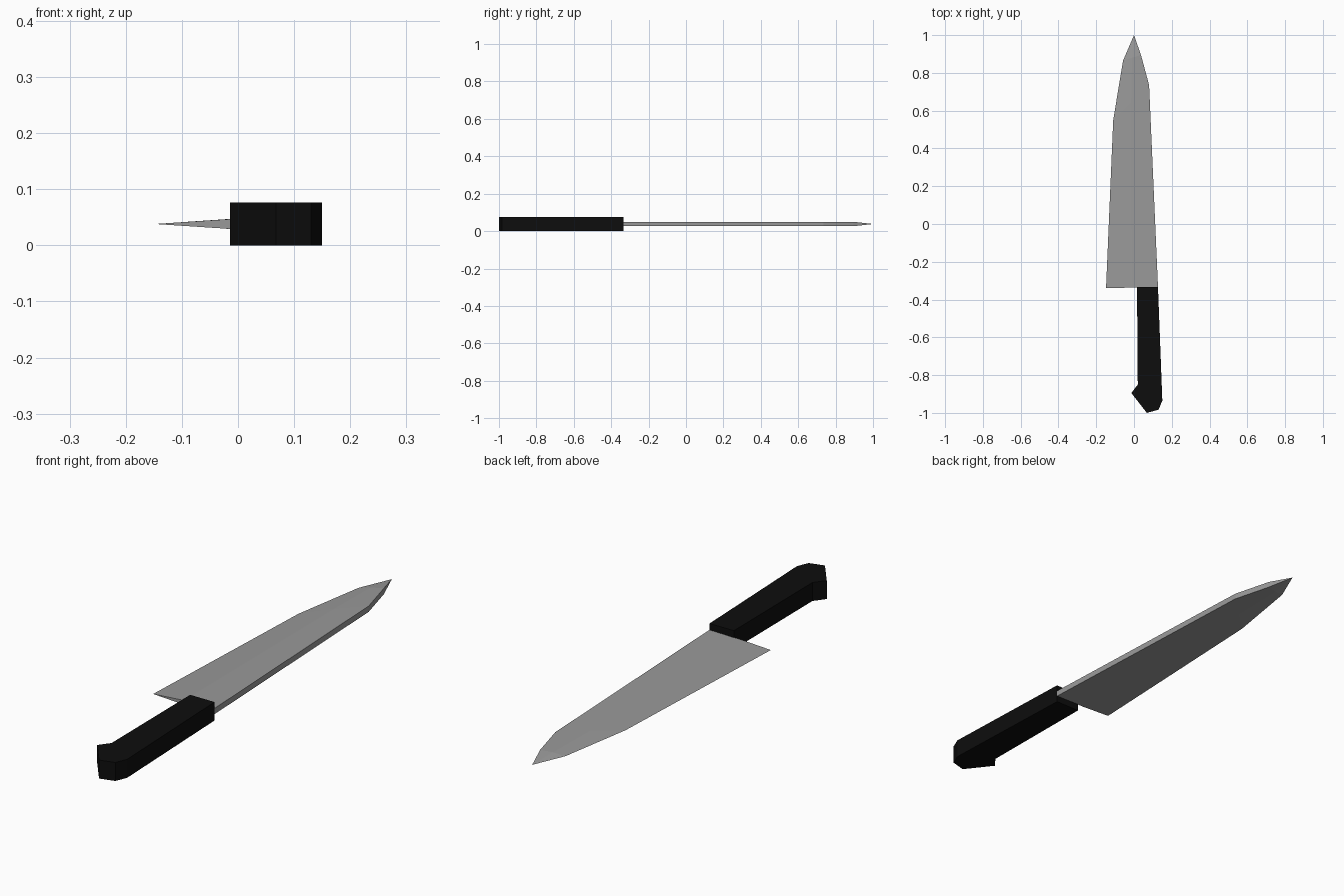
import bpy, bmesh

if "Cube" in bpy.data.objects:
    bpy.data.objects.remove(bpy.data.objects["Cube"])

ZC = 0.038  # mid height of the knife


def material(name, rgb):
    m = bpy.data.materials.new(name)
    m.diffuse_color = (*rgb, 1)
    m.use_nodes = True
    m.node_tree.nodes["Principled BSDF"].inputs["Base Color"].default_value = m.diffuse_color
    return m


def finish(bm, name, mat):
    bmesh.ops.recalc_face_normals(bm, faces=bm.faces[:])
    me = bpy.data.meshes.new(name)
    bm.to_mesh(me)
    bm.free()
    me.materials.append(mat)
    ob = bpy.data.objects.new(name, me)
    bpy.context.collection.objects.link(ob)
    return ob


steel = material("steel grey", (0.32, 0.32, 0.32))
black = material("handle black", (0.004, 0.004, 0.004))

# Blade: wedge sections lofted from heel to tip
cutting_edge = [(-0.148, -0.34), (-0.11, 0.55), (-0.058, 0.865)]
spine = [(0.127, -0.333), (0.08, 0.735), (0.037, 0.895)]
bm = bmesh.new()
rings = []
for (ex, ey), (sx, sy) in zip(cutting_edge, spine):
    mx, my = ex + (sx - ex) * 0.5, ey + (sy - ey) * 0.5
    pts = [(ex, ey, 0), (mx, my, 0.009), (sx, sy, 0.012),
           (sx, sy, -0.012), (mx, my, -0.009)]
    rings.append([bm.verts.new((x, y, ZC + z)) for x, y, z in pts])
tip = bm.verts.new((0, 1, ZC))
bm.faces.new(rings[0])
for a, b in zip(rings, rings[1:]):
    for i in range(5):
        j = (i + 1) % 5
        bm.faces.new((a[i], a[j], b[j], b[i]))
for i in range(5):
    bm.faces.new((rings[-1][i], rings[-1][(i + 1) % 5], tip))
finish(bm, "blade", steel)

# Handle: extruded outline with hooked butt
outline = [(0.016, -0.334), (0.02, -0.85), (-0.014, -0.895), (0.068, -1.0),
           (0.13, -0.983), (0.15, -0.935), (0.127, -0.334)]
bm = bmesh.new()
face = bm.faces.new([bm.verts.new((x, y, 0)) for x, y in outline])
ext = bmesh.ops.extrude_face_region(bm, geom=[face])
top = [g for g in ext["geom"] if isinstance(g, bmesh.types.BMVert)]
bmesh.ops.translate(bm, verts=top, vec=(0, 0, 2 * ZC))
finish(bm, "handle", black)
